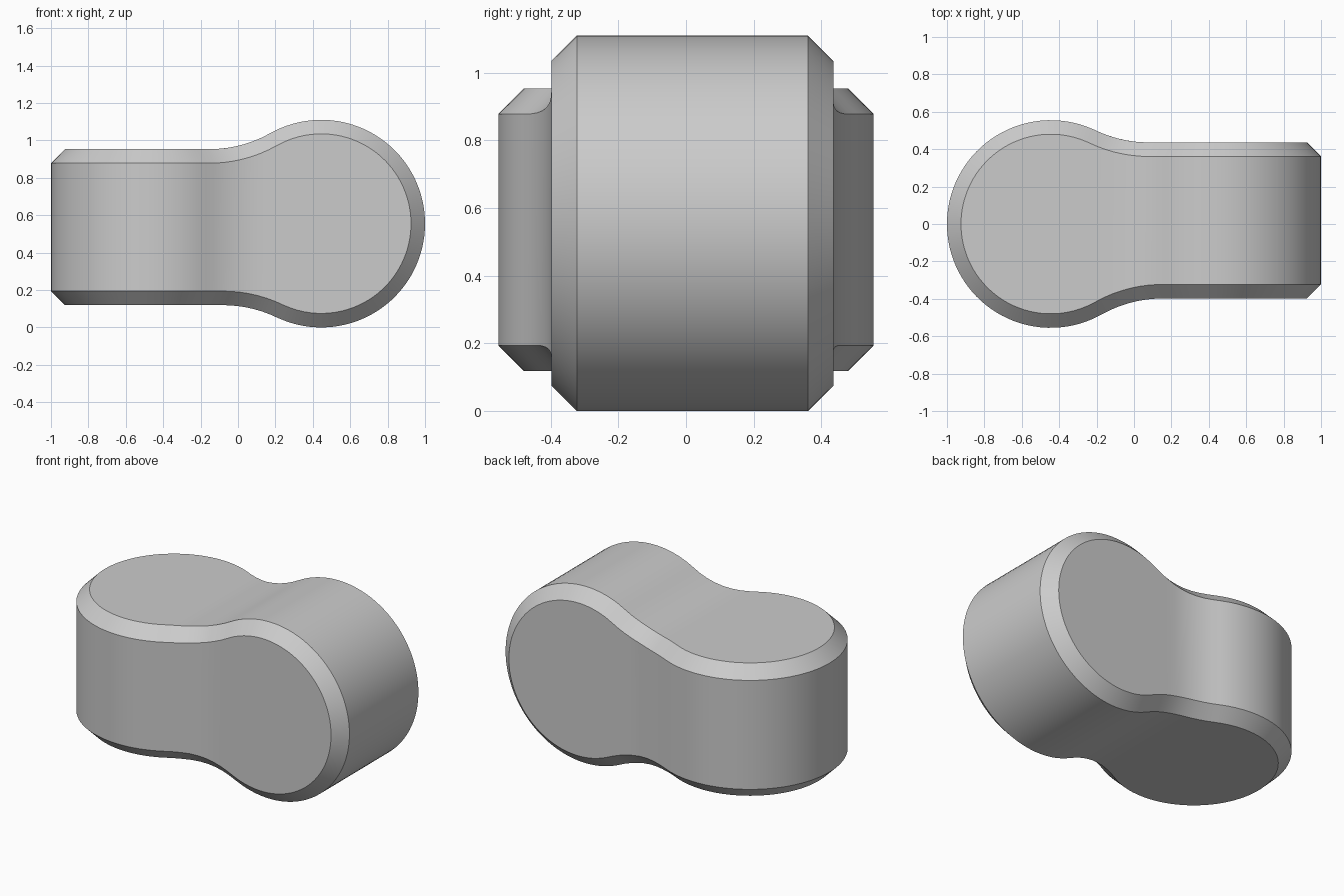
import bpy, bmesh
from math import sqrt, cos, pi

if "Cube" in bpy.data.objects:
    bpy.data.objects.remove(bpy.data.objects["Cube"])

R, CX, F, C = 0.555, 0.445, 0.66, 0.075   # disc radius, disc centre, neck fillet radius, chamfer
N = 72


def keyhole(x, b):
    """Half height and outward normal of a disc-plus-band outline (disc at +x)."""
    xf = CX - sqrt((R + F) ** 2 - (b + F) ** 2)
    xt = CX + (xf - CX) * R / (R + F)
    if x <= xf:
        return b, 0.0, 1.0
    if x <= xt:
        h = b + F - sqrt(F * F - (x - xf) ** 2)
        return h, (xf - x) / F, (b + F - h) / F
    h = sqrt(max(0.0, R * R - (x - CX) ** 2))
    return h, (x - CX) / R, h / R


def front(x, s):                 # front outline, upper or lower half
    return keyhole(x, 0.398 if s > 0 else 0.436)


def top(x, s):                   # top outline is the front one turned over
    h, nx, ny = keyhole(-x, 0.436 if s > 0 else 0.398)
    return h, -nx, ny


bm = bmesh.new()
side, cap = {}, {}
# two chamfer edge curves for each of the four corners
for sy in (1, -1):
    for sz in (1, -1):
        a, b = [], []
        for i in range(N + 1):
            x = -cos(pi * i / N)
            p, pnx, pnz = front(x, sz)
            q, qnx, qny = top(x, sy)
            xa, xb = x - C * pnx, x - C * qnx
            a.append(bm.verts.new((xa, sy * top(xa, sy)[0], R + sz * (p - C * pnz))))
            b.append(bm.verts.new((xb, sy * (q - C * qny), R + sz * front(xb, sz)[0])))
        side[sy, sz], cap[sy, sz] = a, b


def strip(u, v):
    for i in range(N):
        bm.faces.new((u[i], u[i + 1], v[i + 1], v[i]))


for s in (1, -1):
    strip(side[s, 1], side[s, -1])       # side walls
    strip(cap[1, s], cap[-1, s])         # top and bottom
    for t in (1, -1):
        strip(side[s, t], cap[s, t])     # chamfers

bmesh.ops.remove_doubles(bm, verts=bm.verts, dist=0.0002)
bmesh.ops.recalc_face_normals(bm, faces=bm.faces)
mesh = bpy.data.meshes.new("twisted_link")
bm.to_mesh(mesh)
bm.free()
link = bpy.data.objects.new("twisted_link", mesh)
bpy.context.collection.objects.link(link)
bpy.context.view_layer.objects.active = link
link.select_set(True)
bpy.ops.object.shade_smooth_by_angle(angle=0.52)
